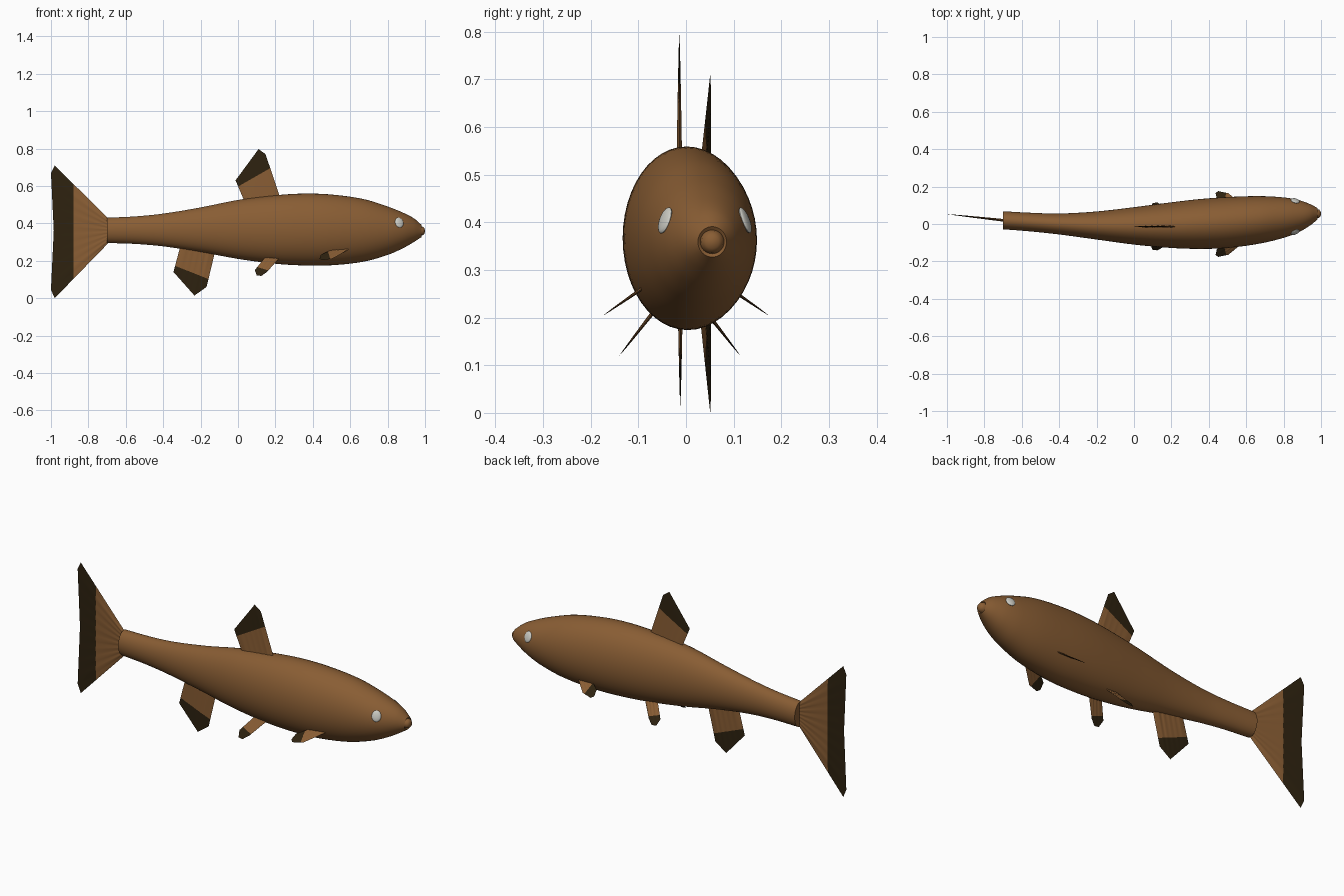
import bpy, bmesh, math
from mathutils import Vector

if "Cube" in bpy.data.objects:
    bpy.data.objects.remove(bpy.data.objects["Cube"])


def material(name, rgb):
    m = bpy.data.materials.new(name)
    m.diffuse_color = (*rgb, 1)
    m.use_nodes = True
    m.node_tree.nodes["Principled BSDF"].inputs["Base Color"].default_value = m.diffuse_color
    return m


BROWN = material("brown skin", (0.25, 0.11, 0.034))
DARK = material("dark fin edge", (0.027, 0.016, 0.005))
PALE = material("pale eye", (0.6, 0.6, 0.55))


def finish(bm, name, mats, angle=40):
    bmesh.ops.remove_doubles(bm, verts=bm.verts, dist=1e-5)
    bmesh.ops.recalc_face_normals(bm, faces=bm.faces)
    me = bpy.data.meshes.new(name)
    bm.to_mesh(me)
    bm.free()
    for m in mats:
        me.materials.append(m)
    ob = bpy.data.objects.new(name, me)
    bpy.context.collection.objects.link(ob)
    bpy.ops.object.select_all(action='DESELECT')
    ob.select_set(True)
    bpy.context.view_layer.objects.active = ob
    bpy.ops.object.shade_smooth_by_angle(angle=math.radians(angle))
    return ob


# Body stations: x, centre y, half width, top z, bottom z
STATIONS = [
    (-0.70, 0.020, 0.048, 0.430, 0.295), (-0.55, 0.010, 0.050, 0.437, 0.290),
    (-0.40, 0.000, 0.056, 0.452, 0.277), (-0.20, -0.008, 0.075, 0.485, 0.247),
    (0.00, -0.010, 0.100, 0.525, 0.210), (0.20, -0.006, 0.122, 0.550, 0.184),
    (0.35, 0.000, 0.133, 0.559, 0.175), (0.50, 0.008, 0.136, 0.554, 0.176),
    (0.67, 0.022, 0.127, 0.530, 0.195), (0.80, 0.034, 0.108, 0.490, 0.231),
    (0.88, 0.042, 0.086, 0.458, 0.266), (0.94, 0.049, 0.058, 0.427, 0.300),
    (0.982, 0.055, 0.030, 0.391, 0.327)]


def station(x):
    """Smooth (cubic Hermite) interpolation of the body stations."""
    S = STATIONS
    i = max(k for k in range(len(S) - 1) if S[k][0] <= x + 1e-9)

    def slope(k, c):
        a, b = S[max(k - 1, 0)], S[min(k + 1, len(S) - 1)]
        return (b[c] - a[c]) / (b[0] - a[0])
    h = S[i + 1][0] - S[i][0]
    t = (x - S[i][0]) / h
    return [x] + [(2*t**3 - 3*t**2 + 1) * S[i][c] + (t**3 - 2*t**2 + t) * h * slope(i, c)
                  + (3*t**2 - 2*t**3) * S[i + 1][c] + (t**3 - t**2) * h * slope(i + 1, c)
                  for c in range(1, 5)]


def skin(st, a):
    x, yc, hw, zt, zb = st
    return Vector((x, yc + hw * math.cos(a), (zt + zb) / 2 + (zt - zb) / 2 * math.sin(a)))


# Body with a flat tail end and a small grooved mouth
bm = bmesh.new()
rows = []
for a, b in zip(STATIONS, STATIONS[1:]):
    rows += [station(a[0] + (b[0] - a[0]) * k / 5) for k in range(5)]
rows.append(STATIONS[-1])
for x, r in ((0.977, 0.025), (0.990, 0.022), (0.997, 0.014), (1.0, 0.004)):
    rows.append((x, 0.055, r, 0.359 + r, 0.359 - r))
N = 48
rings = [[bm.verts.new(skin(r, 2 * math.pi * k / N)) for k in range(N)] for r in rows]
for p, q in zip(rings, rings[1:]):
    for k in range(N):
        bm.faces.new((p[k], p[(k + 1) % N], q[(k + 1) % N], q[k]))
bm.faces.new(rings[0])
bm.faces.new(rings[-1])
finish(bm, "body", [BROWN])

# Eyes: flattened domes set into the head along its surface normal
for side, name in ((1, "left_eye"), (-1, "right_eye")):
    a = 0.42 if side > 0 else math.pi - 0.42
    p = skin(station(0.862), a)
    n = (skin(station(0.862), a + 0.02) - p).cross(skin(station(0.867), a) - p).normalized()
    if n.y * side < 0:
        n = -n
    bm = bmesh.new()
    bmesh.ops.create_uvsphere(bm, u_segments=16, v_segments=10, radius=1)
    rot = n.to_track_quat('Z', 'Y')
    for v in bm.verts:
        v.co = p + rot @ Vector((v.co.x * 0.024, v.co.y * 0.029, v.co.z * 0.008))
    finish(bm, name, [PALE])


def polyline(pts, n):
    """Subdivide a line; return (fraction of length, point) pairs."""
    pts = [Vector(p) for p in pts]
    total = sum((b - a).length for a, b in zip(pts, pts[1:]))
    out, run = [], 0
    for a, b in zip(pts, pts[1:]):
        for k in range(n):
            out.append(((run + (b - a).length * k / n) / total, a.lerp(b, k / n)))
        run += (b - a).length
    return out + [(1, pts[-1])]


def fin(name, base, tip, y_of, half, rays, line, dark_dir):
    """Thin tapering fin in x,z from a base edge to a tip line, dark beyond a line."""
    bm = bmesh.new()
    b0, b1 = Vector(base[0]), Vector(base[1])
    V = 10
    cols = polyline(tip, 14)
    for s in (-1, 1):
        grid = []
        for u, t in cols:
            col = []
            for k in range(V + 1):
                v = k / V
                x, z = b0.lerp(b1, u).lerp(t, v)
                edge = min(1, 12 * u, 12 * (1 - u))
                th = half * (1 - v) ** 0.7 * edge * (1 + 0.22 * math.cos(2 * math.pi * rays * u))
                col.append(bm.verts.new((x, y_of(x, z) + s * th, z)))
            grid.append(col)
        for p, q in zip(grid, grid[1:]):
            for k in range(V):
                bm.faces.new((p[k], q[k], q[k + 1], p[k + 1]))
    bmesh.ops.remove_doubles(bm, verts=bm.verts, dist=1e-5)
    co, no = Vector((line[0], 0, line[1])), Vector((dark_dir[0], 0, dark_dir[1])).normalized()
    bmesh.ops.bisect_plane(bm, geom=bm.verts[:] + bm.edges[:] + bm.faces[:],
                           dist=1e-6, plane_co=co, plane_no=no)
    for f in bm.faces:
        f.material_index = int((f.calc_center_median() - co).dot(no) > 0)
    finish(bm, name, [BROWN, DARK], 60)


# Tail fin, swung slightly sideways
fin("tail_fin", [(-0.69, 0.422), (-0.69, 0.298)],
    [(-0.98, 0.71), (-1.0, 0.67), (-0.985, 0.36), (-1.0, 0.045), (-0.98, 0.0)],
    lambda x, z: 0.02 - (x + 0.7) * 0.11, 0.006, 9, (-0.88, 0.36), (-1, 0))
# Back fin and rear belly fin
fin("dorsal_fin", [(0.05, 0.48), (0.235, 0.51)],
    [(-0.013, 0.63), (0.11, 0.797), (0.147, 0.77)],
    lambda x, z: -0.014, 0.005, 6, (0.015, 0.605), (-0.1, 0.175))
fin("anal_fin", [(-0.305, 0.29), (-0.12, 0.26)],
    [(-0.345, 0.14), (-0.233, 0.014), (-0.168, 0.06)],
    lambda x, z: -0.012, 0.005, 6, (-0.334, 0.172), (-0.07, -0.176))
# Paired belly and breast fins, mirrored
for s, side in ((1, "left"), (-1, "right")):
    fin(side + "_pelvic_fin", [(0.15, 0.225), (0.23, 0.225)],
        [(0.09, 0.15), (0.10, 0.122), (0.125, 0.119), (0.155, 0.14)],
        lambda x, z: -0.013 + s * (0.07 + (0.193 - z) * 0.78), 0.005, 4,
        (0.13, 0.158), (-0.3, -1))
    fin(side + "_pectoral_fin", [(0.52, 0.268), (0.60, 0.265)],
        [(0.443, 0.232), (0.436, 0.21), (0.45, 0.203), (0.505, 0.211)],
        lambda x, z: s * (0.115 + (0.245 - z) * 1.45), 0.006, 4,
        (0.49, 0.22), (-1, -0.3))
